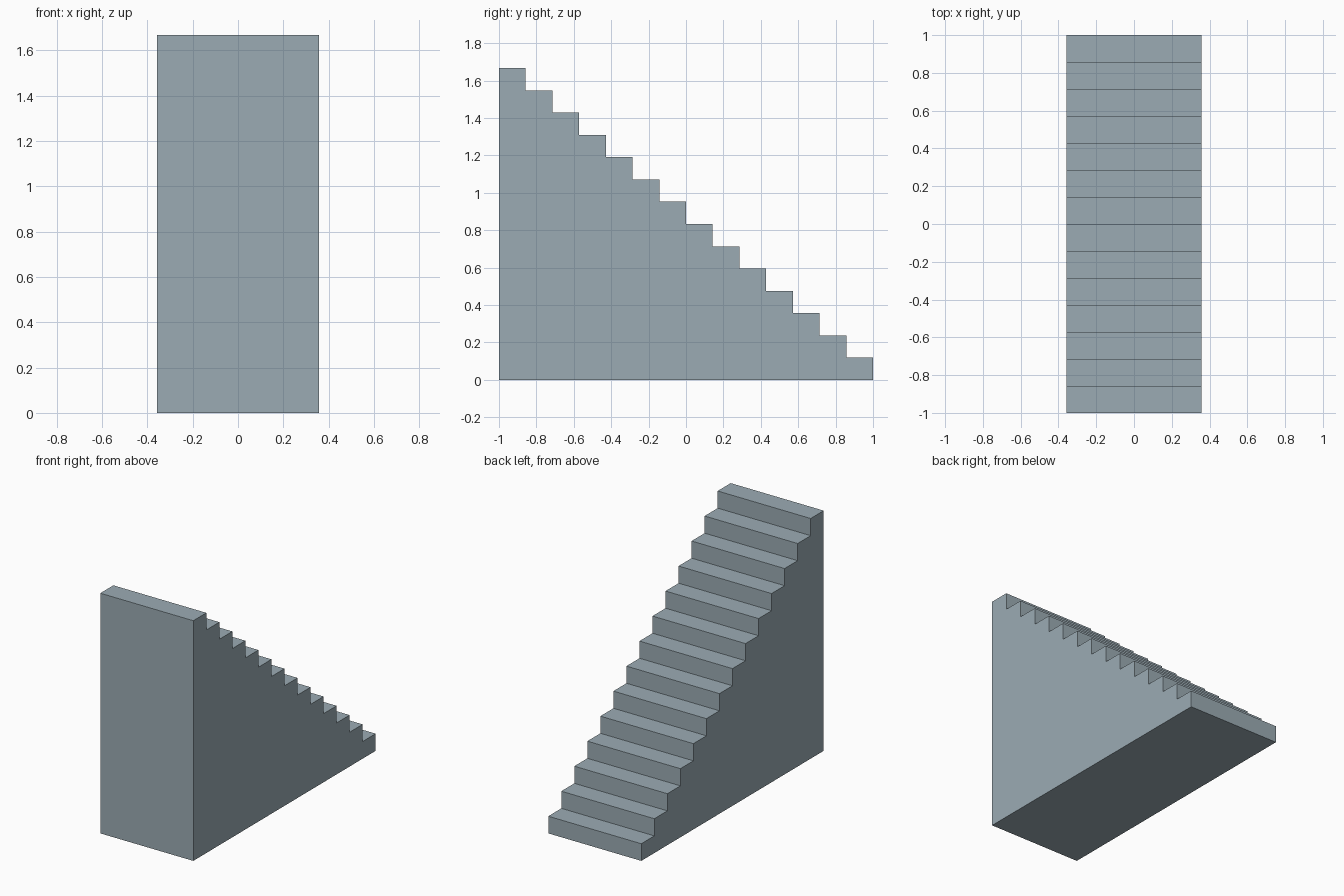
import bpy
import bmesh

if "Cube" in bpy.data.objects:
    bpy.data.objects.remove(bpy.data.objects["Cube"])

STEPS = 14
LENGTH = 2.0
HEIGHT = 1.667
WIDTH = 0.714
RUN = LENGTH / STEPS
RISE = HEIGHT / STEPS

# Side profile: flat base and back, steps descending towards +y
profile = [(1.0, 0.0), (-1.0, 0.0)]
for i in range(STEPS):
    z = HEIGHT - i * RISE
    profile += [(-1.0 + i * RUN, z), (-1.0 + (i + 1) * RUN, z)]

# Extrude the profile across the width
bm = bmesh.new()
side = bm.faces.new([bm.verts.new((-WIDTH / 2, y, z)) for y, z in profile])
extruded = bmesh.ops.extrude_face_region(bm, geom=[side], use_keep_orig=True)
moved = [g for g in extruded["geom"] if isinstance(g, bmesh.types.BMVert)]
bmesh.ops.translate(bm, verts=moved, vec=(WIDTH, 0, 0))
bmesh.ops.recalc_face_normals(bm, faces=bm.faces)

mesh = bpy.data.meshes.new("staircase")
bm.to_mesh(mesh)
bm.free()

# Single blue-grey colour
mat = bpy.data.materials.new("blue_grey")
mat.diffuse_color = (0.33, 0.41, 0.456, 1.0)
mat.use_nodes = True
mat.node_tree.nodes["Principled BSDF"].inputs["Base Color"].default_value = mat.diffuse_color
mesh.materials.append(mat)

staircase = bpy.data.objects.new("staircase", mesh)
bpy.context.collection.objects.link(staircase)
